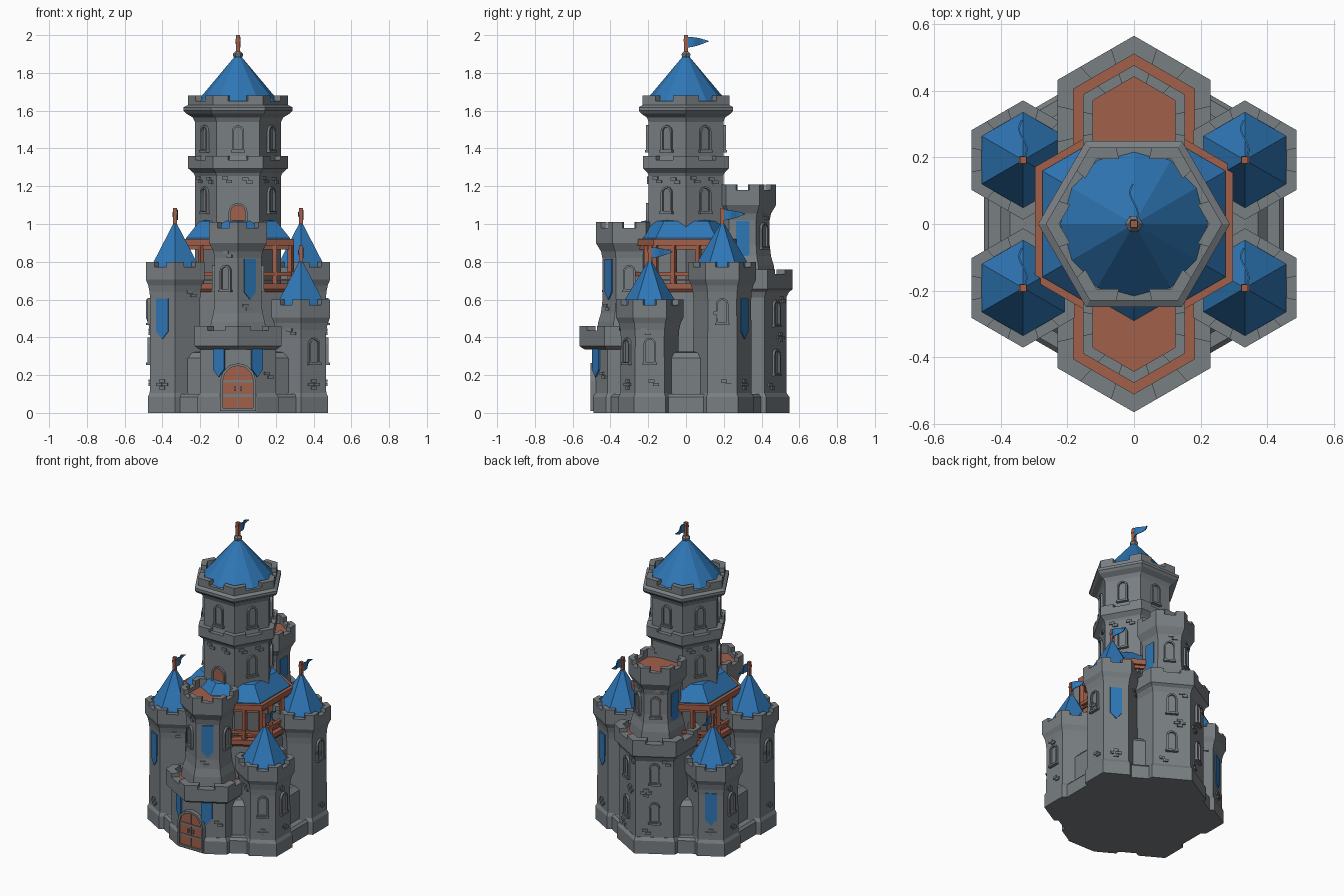
import bpy, bmesh, random
from math import sin, cos, pi, radians, sqrt
from mathutils import Vector, Matrix

if "Cube" in bpy.data.objects:
    bpy.data.objects.remove(bpy.data.objects["Cube"])

random.seed(4)

def material(name, c):
    m = bpy.data.materials.new(name)
    m.diffuse_color = (*c, 1)
    m.use_nodes = True
    m.node_tree.nodes["Principled BSDF"].inputs["Base Color"].default_value = m.diffuse_color
    return m

STONE = material("grey stone", (.19, .21, .225))
BLUE = material("blue cloth and tile", (.028, .185, .47))
WOOD = material("red brown wood", (.36, .115, .067))

def finish(bm, name, mat):
    bmesh.ops.recalc_face_normals(bm, faces=bm.faces)
    me = bpy.data.meshes.new(name)
    bm.to_mesh(me)
    bm.free()
    me.materials.append(mat)
    ob = bpy.data.objects.new(name, me)
    bpy.context.collection.objects.link(ob)
    return ob

def ngon(cx, cy, r, n=6, rot=90, cut=None):
    """Regular polygon; cut flattens the front corner at y = cut."""
    pts = []
    for i in range(n):
        a = radians(rot) + 2 * pi * i / n
        x, y = cx + r * cos(a), cy + r * sin(a)
        if cut is not None and abs(x - cx) < 1e-4 and y < cy:
            w = sqrt(3) * max(cut - y, .001)
            pts += [(cx - w, cut), (cx + w, cut)]
        else:
            pts.append((x, y))
    return pts

def loft(name, mat, cx, cy, prof, n=6, rot=90, cut=None, closed=False):
    """Stack of polygons from (radius, height) pairs; closed makes a ring."""
    bm = bmesh.new()
    rings = [[bm.verts.new((x, y, z)) for x, y in ngon(cx, cy, r, n, rot, cut)] for r, z in prof]
    m = len(rings[0])
    pairs = list(zip(rings, rings[1:])) + ([(rings[-1], rings[0])] if closed else [])
    for a, b in pairs:
        for i in range(m):
            j = (i + 1) % m
            bm.faces.new((a[i], a[j], b[j], b[i]))
    if not closed:
        bm.faces.new(rings[0])
        bm.faces.new(rings[-1])
    return finish(bm, name, mat)

def prism(bm, lo, hi):
    a, b = [bm.verts.new(p) for p in lo], [bm.verts.new(p) for p in hi]
    bm.faces.new(a)
    bm.faces.new(b)
    for i in range(len(a)):
        j = (i + 1) % len(a)
        bm.faces.new((a[i], a[j], b[j], b[i]))

def crenels(name, cx, cy, R, r, z0, zn, zt, rot=90, k=.3):
    """Parapet ring with merlons wrapped around each corner."""
    loft(name + "_wall", STONE, cx, cy, [(R, z0), (R, zn), (r, zn), (r, z0)], rot=rot, closed=True)
    O = [Vector(p) for p in ngon(cx, cy, R, rot=rot)]
    I = [Vector(p) for p in ngon(cx, cy, r, rot=rot)]
    bm = bmesh.new()
    for i in range(6):
        p, q = (i - 1) % 6, (i + 1) % 6
        loop = [O[i].lerp(O[p], k), O[i], O[i].lerp(O[q], k),
                I[i].lerp(I[q], k), I[i], I[i].lerp(I[p], k)]
        prism(bm, [(*v, zn - .004) for v in loop], [(*v, zt) for v in loop])
    finish(bm, name + "_merlons", STONE)

def face_matrix(cx, cy, ang, d, z):
    """Frame on a wall: x along the wall, y up, z outward."""
    a = radians(ang)
    n, t = Vector((cos(a), sin(a), 0)), Vector((-sin(a), cos(a), 0))
    o = Vector((cx, cy, z)) + n * d
    return Matrix(((t.x, 0, n.x, o.x), (t.y, 0, n.y, o.y), (0, 1, 0, o.z), (0, 0, 0, 1)))

def plate(name, mat, M, outline, t0, t1):
    bm = bmesh.new()
    prism(bm, [M @ Vector((x, y, t0)) for x, y in outline], [M @ Vector((x, y, t1)) for x, y in outline])
    return finish(bm, name, mat)

def arch(w, h, y0=0):
    return [(-w, y0), (w, y0)] + [(w * cos(i * pi / 6), h - w + w * sin(i * pi / 6)) for i in range(7)]

def arch_frame(name, M, w, h, b, t):
    """Raised stone surround of an arched opening."""
    bm = bmesh.new()
    loops = [[bm.verts.new(M @ Vector((x, y, z))) for x, y in o]
             for o, z in ((arch(w + b, h + b, -b), -.01), (arch(w + b, h + b, -b), t),
                          (arch(w, h), t), (arch(w, h), -.01))]
    for a, c in zip(loops, loops[1:]):
        for i in range(len(a)):
            j = (i + 1) % len(a)
            bm.faces.new((a[i], a[j], c[j], c[i]))
    finish(bm, name, STONE)

def window(cx, cy, ang, d, z):
    M = face_matrix(cx, cy, ang, d, z)
    arch_frame("window_frame", M, .023, .118, .01, .014)
    plate("window_pane", STONE, M, arch(.023, .118), -.01, .002)
    plate("window_sill", STONE, M, [(-.038, -.016), (.038, -.016), (.038, -.004), (-.038, -.004)], -.01, .02)

def banner(cx, cy, ang, d, z, h=.215, w=.036):
    plate("banner", BLUE, face_matrix(cx, cy, ang, d, z),
          [(-w, .04), (0, 0), (w, .04), (w, h), (-w, h)], -.004, .006)

def bricks(cx, cy, ang, d, z, off=0, cross=False):
    spots = [(0, .018), (-.018, 0), (.018, 0), (0, -.018)] if cross else [(-.01, .009), (.012, -.009)]
    bm = bmesh.new()
    M = face_matrix(cx, cy, ang, d, z)
    for x, y in spots:
        x += off
        o = [(x - .016, y - .008), (x + .016, y - .008), (x + .016, y + .008), (x - .016, y + .008)]
        prism(bm, [M @ Vector((*p, -.01)) for p in o], [M @ Vector((*p, .009)) for p in o])
    finish(bm, "raised_bricks", STONE)

def flag(cx, cy, z0, z1):
    loft("flag_pole", WOOD, cx, cy, [(.014, z0), (.014, z1)], n=4, rot=45)
    loft("pole_cap", WOOD, cx, cy, [(.017, z1 - .035), (.017, z1 - .02)], n=4, rot=45)
    bm = bmesh.new()
    rows = []
    for i in range(9):
        t = i / 8
        x, y, h = cx + .012 * sin(t * 6), cy + .12 * t, .028 * (1 - t ** 1.7) + .001
        zm = z1 - .038 + .006 * t
        rows.append([bm.verts.new((x, y, zm - h)), bm.verts.new((x, y, zm + h))])
    for a, b in zip(rows, rows[1:]):
        bm.faces.new((a[0], b[0], b[1], a[1]))
    m = finish(bm, "flag", BLUE).modifiers.new("thick", 'SOLIDIFY')
    m.thickness, m.offset = .005, 0

C30 = cos(pi / 6)

# plinth, buttress wall and core
loft("plinth", STONE, 0, 0, [(.52, 0), (.52, .085), (.505, .1)], cut=-.475)
loft("low_wall", STONE, 0, 0, [(.462, .09), (.462, .29), (.43, .32), (.38, .325)])
loft("core", STONE, 0, 0, [(.32, .3), (.32, .66)])

# corner towers: tall at front left and back right, low at the others
for sx, sy, top in ((-1, -1, .8), (1, 1, .8), (1, -1, .6), (-1, 1, .6)):
    cx, cy = sx * .333, sy * .192
    loft("corner_tower", STONE, cx, cy,
         [(.166, 0), (.166, .085), (.155, .105), (.153, top - .2), (.156, top - .16), (.164, top - .125),
          (.179, top - .095), (.179, top - .05)])
    crenels("corner_parapet", cx, cy, .179, .143, top - .055, top - .028, top)
    loft("corner_roof", BLUE, cx, cy, [(.145, top - .04), (.143, top - .02), (.003, top + .215)])
    flag(cx, cy, top + .19, top + .285)
    d, out, diag = .133, 0 if sx > 0 else 180, (60 if sx > 0 else 120) * sy
    if top > .7:
        banner(cx, cy, diag, d, .39)
        window(cx, cy, out, d, .48)
    else:
        window(cx, cy, out, d, .27)
        if sy < 0:
            window(cx, cy, diag, d, .27)
        else:
            banner(cx, cy, diag, d, .2)
    bricks(cx, cy, diag, d, .15, cross=True)
    bricks(cx, cy, out, d, .16, .02)
    bricks(cx, cy, 180 - diag, d, top - .17, .02)
    bricks(cx, cy, out, d, top - .28 if top > .7 else .43, -.02)

# front and back double towers
for s, deck, top in ((-1, .46, 1.01), (1, .76, 1.21)):
    cy = s * .30
    cut = -.478 if s < 0 else None
    side = [0, 180]
    loft("gate_base" if s < 0 else "back_base", STONE, 0, cy, [(.247, 0), (.247, .085), (.233, .105)],
         cut=-.49 if s < 0 else None)
    loft("gate_tower" if s < 0 else "back_tower", STONE, 0, cy, [(.231, .1), (.231, deck - .12)], cut=cut)
    loft("deck_corbel", STONE, 0, cy, [(.231, deck - .15 if s > 0 else deck - .125), (.245, deck - .125 + .005),
                                       (.265, deck - .105), (.265, deck - .05)])
    crenels("deck_parapet", 0, cy, .265, .21, deck - .06, deck - .025, deck)
    loft("deck_floor", WOOD, 0, cy, [(.212, deck - .06), (.212, deck - .042)])
    loft("upper_tower", STONE, 0, cy,
         [(.175, deck - .06), (.165, deck + .02), (.15, deck + .07), (.143, deck + .13), (.143, top - .19),
          (.15, top - .155), (.177, top - .11), (.177, top - .065)])
    crenels("upper_parapet", 0, cy, .177, .142, top - .07, top - .03, top)
    loft("upper_floor", WOOD, 0, cy, [(.143, top - .075), (.143, top - .055)])
    d = .143 * C30
    if s < 0:
        banner(0, cy, 300, d, .6)
        for a in (240, 0, 180):
            window(0, cy, a, d, .655)
        for a in (240, 300):
            banner(0, cy, a, .202, .19, .15, .034)
        bricks(0, cy, 240, d, .84, .01)
        bricks(0, cy, 300, d, .56, -.02)
        bricks(0, cy, 300, .2, .2, .07)
    else:
        for a in side:
            banner(0, cy, a, d, .8)
        for a in (60, 120):
            window(0, cy, a, d, .88)
            window(0, cy, a, .2, .21)
            window(0, cy, a, .2, .47)
            bricks(0, cy, a, .2, .4, .05 if a == 60 else -.05, cross=True)
            bricks(0, cy, a, .2, .14, -.05)
            bricks(0, cy, a, .2, .6, .07)
            bricks(0, cy, a, d, 1.04, .02)

# gate door with metal-grey bands
M = face_matrix(0, 0, 270, .484, .025)
plate("gate_door", WOOD, M, arch(.08, .225), -.02, .011)
arch_frame("gate_frame", M, .08, .225, .014, .022)
for z in (.06, .135):
    plate("door_band", STONE, M, [(-.078, z), (.078, z), (.078, z + .014), (-.078, z + .014)], 0, .015)
plate("door_split", STONE, M, [(-.002, 0), (.002, 0), (.002, .222), (-.002, .222)], 0, .012)
for x in (-.016, .016):
    plate("door_handle", STONE, M, [(x - .005, .09), (x + .005, .09), (x + .005, .115), (x - .005, .115)], 0, .02)

# timber gallery around the keep
def ring(name, R, r, z0, z1):
    loft(name, WOOD, 0, 0, [(R, z0), (R, z1), (r, z1), (r, z0)], closed=True)
loft("gallery_floor", WOOD, 0, 0, [(.33, .64), (.343, .655), (.343, .685)])
ring("gallery_rail", .338, .315, .725, .745)
ring("gallery_lower_rail", .332, .32, .70, .71)
ring("gallery_beam", .343, .3, .885, .92)
ring("gallery_inner_beam", .325, .3, .865, .887)
corners = [Vector(p) for p in ngon(0, 0, .322)]
for i in range(6):
    for t in (0, .3, .7):
        p = corners[i].lerp(corners[(i + 1) % 6], t)
        loft("gallery_post", WOOD, p.x, p.y, [(.017, .68), (.017, .89)], n=4, rot=45 + 60 * i)
loft("gallery_roof", BLUE, 0, 0, [(.318, .905), (.318, .925), (.235, 1.015), (.2, 1.02)])

# keep, widening twice on the way up
loft("keep", STONE, 0, 0, [(.228, .62), (.228, 1.255), (.235, 1.27), (.264, 1.295), (.264, 1.32)], rot=0)
crenels("keep_ledge", 0, 0, .264, .222, 1.315, 1.34, 1.36, rot=0)
loft("keep_upper", STONE, 0, 0, [(.24, 1.31), (.228, 1.36), (.228, 1.54), (.24, 1.565), (.275, 1.585),
                                 (.288, 1.6), (.288, 1.618), (.265, 1.63), (.262, 1.64)], rot=0)
crenels("keep_parapet", 0, 0, .265, .225, 1.62, 1.65, 1.68, rot=0)
kd = .228 * C30
for a in range(30, 390, 60):
    window(0, 0, a, kd, 1.395)
    if a not in (90, 270):
        window(0, 0, a, kd, 1.07)
    if a != 90:
        bricks(0, 0, a, kd, 1.235, -.06)
        bricks(0, 0, a, kd, 1.23, .05)
M = face_matrix(0, 0, 270, kd, 1.0)
plate("keep_door", WOOD, M, arch(.038, .1), -.01, .006)
arch_frame("keep_door_frame", M, .038, .1, .012, .014)

# main roof, finial and flag
loft("main_roof", BLUE, 0, 0, [(.222, 1.63), (.22, 1.645), (.006, 1.9)], n=12, rot=0)
loft("roof_finial", STONE, 0, 0, [(.02, 1.88), (.027, 1.893), (.027, 1.9), (.016, 1.912)], rot=0)
flag(0, 0, 1.89, 2.0)
